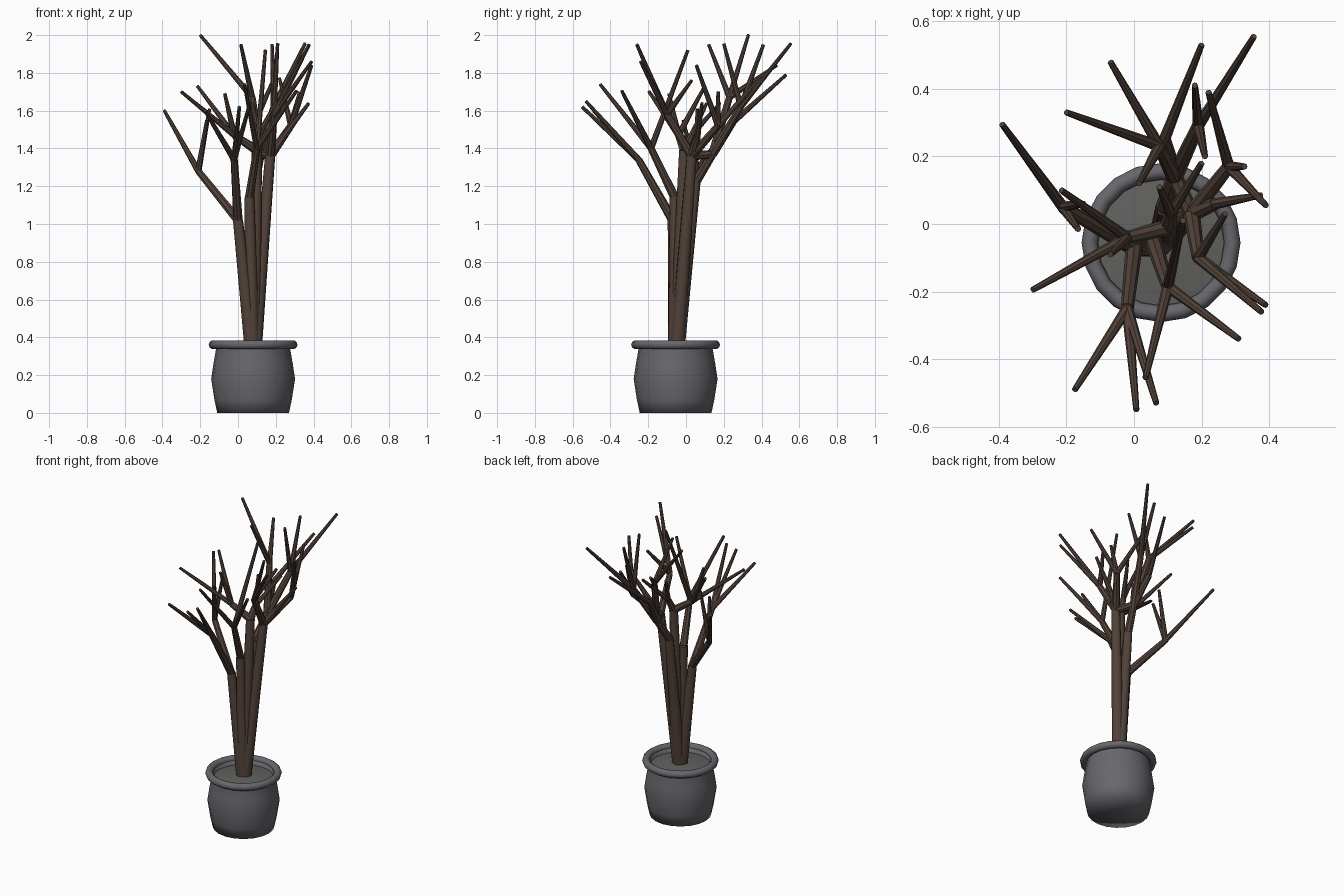
import bpy, bmesh, math
from mathutils import Vector

if "Cube" in bpy.data.objects:
    bpy.data.objects.remove(bpy.data.objects["Cube"])

CX, CY = 0.08, -0.055


def material(name, rgb):
    m = bpy.data.materials.new(name)
    m.diffuse_color = (*rgb, 1)
    m.use_nodes = True
    m.node_tree.nodes["Principled BSDF"].inputs["Base Color"].default_value = m.diffuse_color
    return m


BARK = material("bark", (0.085, 0.055, 0.042))
GLAZE = material("glaze", (0.135, 0.135, 0.15))
SOIL = material("soil", (0.12, 0.12, 0.115))


def finish(bm, name, mat, angle=40):
    bmesh.ops.recalc_face_normals(bm, faces=bm.faces)
    me = bpy.data.meshes.new(name)
    bm.to_mesh(me)
    bm.free()
    ob = bpy.data.objects.new(name, me)
    bpy.context.collection.objects.link(ob)
    me.materials.append(mat)
    bpy.ops.object.select_all(action='DESELECT')
    ob.select_set(True)
    bpy.context.view_layer.objects.active = ob
    bpy.ops.object.shade_smooth_by_angle(angle=math.radians(angle))
    return ob


def lathe(name, profile, mat, sides=20, closed=False, angle=40):
    bm = bmesh.new()
    vs = [bm.verts.new((CX + r, CY, z)) for r, z in profile]
    n = len(vs)
    es = [bm.edges.new((vs[i], vs[(i + 1) % n])) for i in range(n if closed else n - 1)]
    bmesh.ops.spin(bm, geom=vs + es, cent=(CX, CY, 0), axis=(0, 0, 1),
                   angle=math.tau, steps=sides, use_duplicate=False)
    bmesh.ops.remove_doubles(bm, verts=bm.verts, dist=1e-4)
    return finish(bm, name, mat, angle)


def limb(bm, a, b, r1, r2, sides=8):
    """Tapered capped stick from a to b."""
    a, b = Vector(a), Vector(b)
    d = b - a
    new = bmesh.ops.create_cone(bm, cap_ends=True, segments=sides, radius1=r1,
                                radius2=r2, depth=d.length)["verts"]
    rot = d.to_track_quat('Z', 'Y').to_matrix()
    for v in new:
        v.co = rot @ v.co + (a + b) / 2


# Pot: bulging body, rolled rim, soil mound
lathe("pot_body", [(0, 0), (0.19, 0), (0.205, 0.07), (0.222, 0.18), (0.21, 0.26),
                   (0.196, 0.34), (0.196, 0.36), (0.185, 0.36), (0.185, 0.31)],
      GLAZE, angle=120)
lathe("pot_rim", [(0.211 + 0.024 * math.cos(t * math.tau / 10),
                   0.361 + 0.024 * math.sin(t * math.tau / 10)) for t in range(10)],
      GLAZE, closed=True, angle=60)
lathe("soil", [(0.19, 0.33), (0.10, 0.343), (0, 0.352)], SOIL)

# Trunks: five stems from one base
A, B = (0.0, -0.07, 1.02), (0.06, -0.06, 1.14)
C, D, E = (0.10, -0.01, 1.39), (0.17, 0.03, 1.36), (0.09, 0.05, 1.22)
F = (0.12, 0.14, 1.37)
bm = bmesh.new()
for top in (A, B, C, D, E):
    base = Vector((CX, CY, 0.33)) + (Vector(top) - Vector((CX, CY, 1.2))) * Vector((.08, .08, 0))
    limb(bm, base, top, 0.039, 0.027, 10)
finish(bm, "trunks", BARK)

# Boughs: (start, fork point, tips growing from the fork)
boughs = [
    (A, (-0.21, 0.05, 1.28), [(-0.39, 0.295, 1.60), (-0.165, -0.015, 1.55), (-0.15, 0.06, 1.61)]),
    (A, (-0.02, -0.25, 1.34), [(-0.175, -0.49, 1.60), (0.007, -0.55, 1.62), (0.066, -0.53, 1.65)]),
    (B, (0.10, -0.185, 1.40), [(0.034, -0.455, 1.74), (0.31, -0.34, 1.705), (0.145, 0.01, 1.92)]),
    (C, (-0.02, -0.04, 1.47), [(-0.30, -0.195, 1.70), (-0.215, 0.10, 1.73), (-0.07, -0.09, 1.69)]),
    (D, (0.19, -0.10, 1.58), [(0.39, -0.24, 1.86), (0.377, -0.26, 1.95), (0.27, 0.03, 1.76)]),
    (D, (0.28, 0.17, 1.52), [(0.22, 0.39, 1.77), (0.39, 0.055, 1.84), (0.327, 0.17, 1.70)]),
    (D, (0.24, 0.06, 1.46), [(0.375, 0.085, 1.64)]),
    (F, (0.075, 0.23, 1.67), [(-0.20, 0.33, 2.0), (-0.07, 0.48, 1.84), (0.015, 0.12, 1.95)]),
    (F, (0.09, 0.25, 1.54), [(0.20, 0.53, 1.79)]),
    (F, (0.19, 0.29, 1.62), [(0.355, 0.555, 1.955), (0.18, 0.41, 1.95), (0.21, 0.20, 1.955)]),
    (C, (0.11, 0.03, 1.47), [(0.075, 0.11, 1.64), (0.20, 0.18, 1.64)]),
]
bm = bmesh.new()
twigs = bmesh.new()
limb(bm, E, F, 0.026, 0.023)
limb(bm, D, F, 0.024, 0.022)
for start, fork, tips in boughs:
    limb(bm, start, fork, 0.025, 0.019)
    for tip in tips:
        limb(twigs, fork, tip, 0.017, 0.009)
finish(bm, "boughs", BARK)
finish(twigs, "twigs", BARK)
